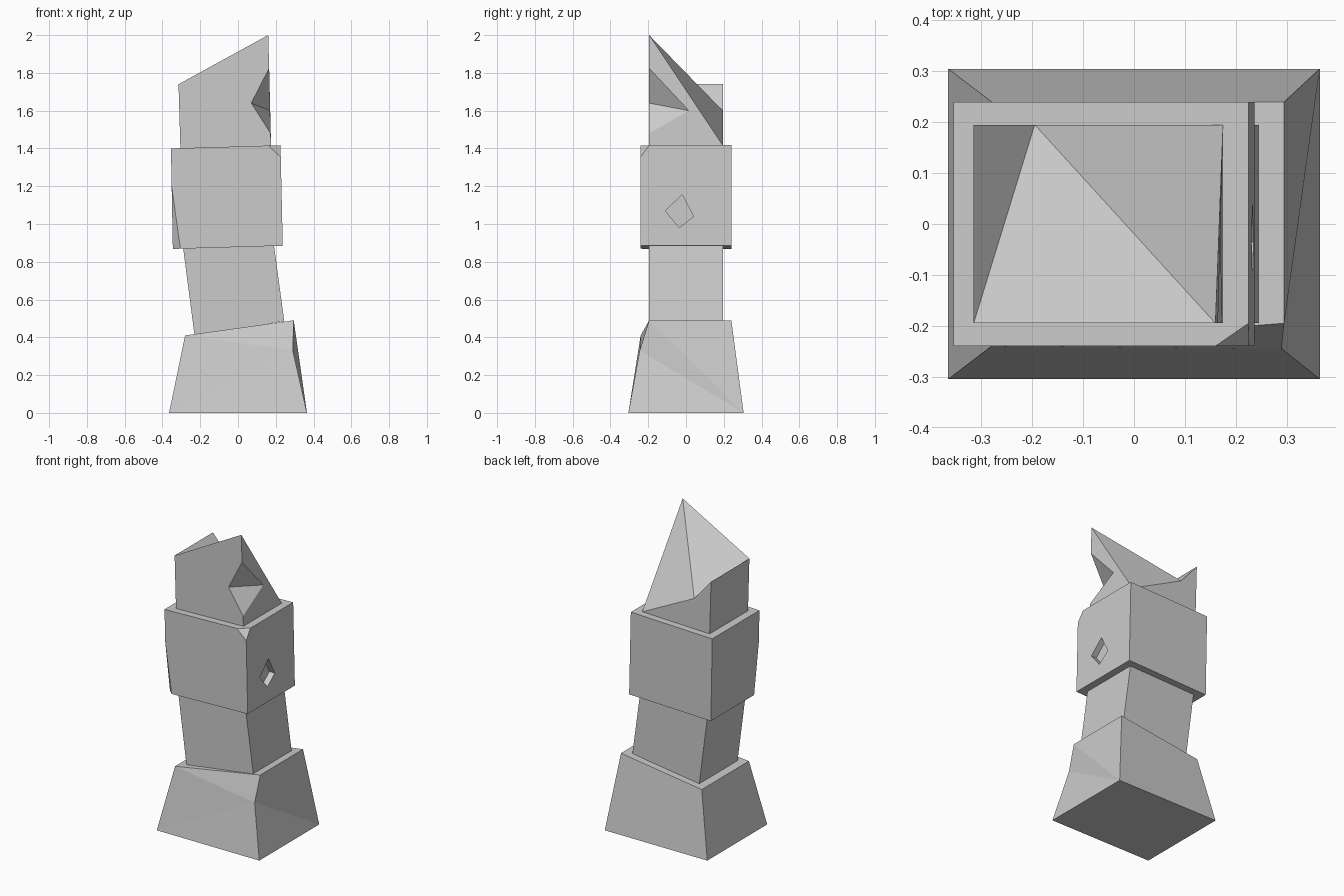
import bpy, bmesh
from mathutils import Vector

if "Cube" in bpy.data.objects:
    bpy.data.objects.remove(bpy.data.objects["Cube"])


def make(name, verts, faces):
    me = bpy.data.meshes.new(name)
    me.from_pydata(verts, [], faces)
    bm = bmesh.new()
    bm.from_mesh(me)
    bmesh.ops.recalc_face_normals(bm, faces=bm.faces[:])
    bm.to_mesh(me)
    bm.free()
    ob = bpy.data.objects.new(name, me)
    bpy.context.collection.objects.link(ob)
    return ob


def prism(a, b):
    """Joins two rings of points and caps both ends."""
    n = len(a)
    faces = [(i, (i + 1) % n, n + (i + 1) % n, n + i) for i in range(n)]
    return a + b, faces + [tuple(range(n)), tuple(range(n, 2 * n))]


def slab(name, profile, depth):
    """Extrudes a front-view (x, z) profile symmetrically along y."""
    return make(name, *prism([(x, -depth, z) for x, z in profile],
                             [(x, depth, z) for x, z in profile]))


def chip(ob, p, q, r):
    """Cuts off the corner beyond the plane through three points."""
    p, q, r = Vector(p), Vector(q), Vector(r)
    no = (q - p).cross(r - p)
    if no.dot(p - Vector((-0.06, 0, 1.14))) < 0:
        no.negate()
    bm = bmesh.new()
    bm.from_mesh(ob.data)
    res = bmesh.ops.bisect_plane(bm, geom=bm.verts[:] + bm.edges[:] + bm.faces[:],
                                 plane_co=p, plane_no=no, clear_outer=True)
    edges = [e for e in res['geom_cut'] if isinstance(e, bmesh.types.BMEdge)]
    bmesh.ops.contextual_create(bm, geom=edges)
    bmesh.ops.recalc_face_normals(bm, faces=bm.faces[:])
    bm.to_mesh(ob.data)
    bm.free()


# Flared base with a broken front right corner (vertex 8)
make("base",
     [(-.365, -.305, 0), (.365, -.305, 0), (.365, .305, 0), (-.365, .305, 0),
      (-.28, -.24, .41), (.295, -.195, .49), (.295, .24, .49), (-.28, .24, .41),
      (.29, -.245, .33)],
     [(3, 2, 1, 0), (4, 5, 6, 7), (2, 3, 7, 6), (3, 0, 4, 7),
      (0, 1, 8), (0, 8, 4), (4, 8, 5), (1, 2, 8), (8, 2, 5), (5, 2, 6)])

# Leaning lower shaft
slab("lower_shaft", [(-.23, .41), (.245, .485), (.19, .89), (-.29, .87)], .195)

# Middle block with two chipped corners
block = slab("middle_block", [(-.345, .868), (.237, .885), (.225, 1.417), (-.355, 1.40)], .24)
chip(block, (.16, -.24, 1.415), (.226, -.24, 1.355), (.225, -.195, 1.417))
chip(block, (-.351, -.24, 1.2), (-.305, -.24, .869), (-.345, -.2, .868))

# Diamond socket in the right side of the block
diamond = [(-.11, 1.07), (-.02, 1.155), (.04, 1.04), (-.035, .98)]
cutter = make("socket_cutter", *prism([(.195, y, z) for y, z in diamond],
                                      [(.3, y, z) for y, z in diamond]))
mod = block.modifiers.new("socket", 'BOOLEAN')
mod.operation, mod.solver, mod.object = 'DIFFERENCE', 'EXACT', cutter
bpy.context.view_layer.objects.active = block
bpy.ops.object.modifier_apply(modifier=mod.name)
bpy.data.objects.remove(cutter)

# Jagged broken top, with a wedge notch (vertices 8-11) in the front right edge
make("broken_top",
     [(-.305, -.195, 1.40), (.175, -.195, 1.415), (.175, .195, 1.415), (-.305, .195, 1.40),
      (-.315, -.195, 1.74), (.16, -.195, 2.0), (-.195, .195, 1.60), (-.315, .195, 1.74),
      (.1725, -.195, 1.48), (.165, -.195, 1.825), (.07, -.195, 1.64), (.17, .015, 1.60)],
     [(3, 2, 1, 0), (0, 1, 8, 10, 9, 5, 4), (1, 2, 5, 9, 11, 8),
      (8, 11, 10), (9, 10, 11), (2, 3, 7, 6), (3, 0, 4, 7),
      (4, 6, 7), (4, 5, 6), (5, 2, 6)])
